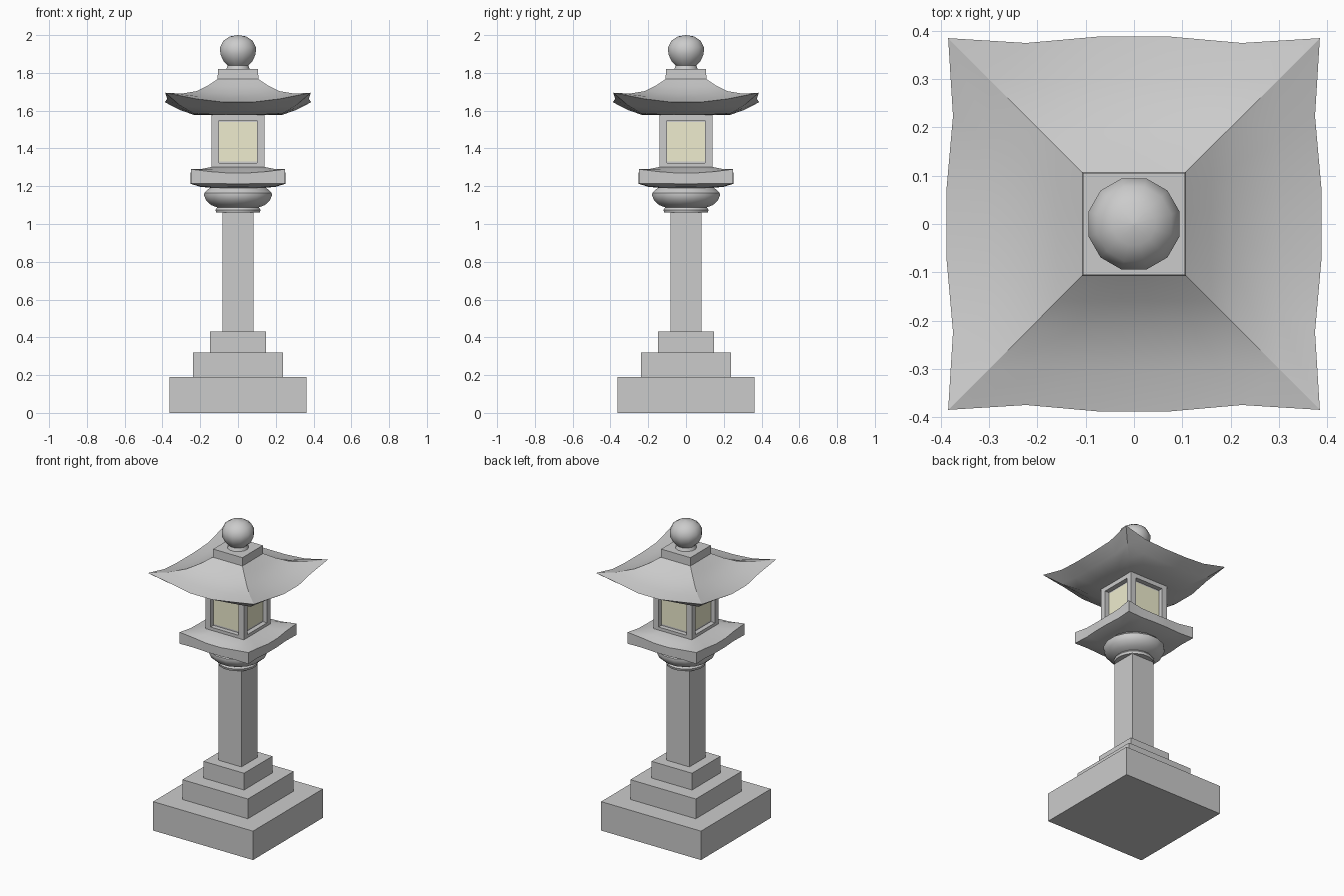
import bpy, bmesh, math

if "Cube" in bpy.data.objects:
    bpy.data.objects.remove(bpy.data.objects["Cube"])


def finish(name, bm, angle=None, colour=None):
    bmesh.ops.recalc_face_normals(bm, faces=bm.faces)
    me = bpy.data.meshes.new(name)
    bm.to_mesh(me)
    bm.free()
    ob = bpy.data.objects.new(name, me)
    bpy.context.collection.objects.link(ob)
    if angle:
        bpy.ops.object.select_all(action='DESELECT')
        ob.select_set(True)
        bpy.context.view_layer.objects.active = ob
        bpy.ops.object.shade_smooth_by_angle(angle=math.radians(angle))
    if colour:
        mat = bpy.data.materials.new(name)
        mat.diffuse_color = colour
        mat.use_nodes = True
        mat.node_tree.nodes["Principled BSDF"].inputs["Base Color"].default_value = mat.diffuse_color
        me.materials.append(mat)
    return ob


def block(half, z0, z1):
    """Square block as a bmesh."""
    bm = bmesh.new()
    bmesh.ops.create_cube(bm, size=1)
    for v in bm.verts:
        v.co = (v.co.x * 2 * half, v.co.y * 2 * half, z0 + (v.co.z + 0.5) * (z1 - z0))
    return bm


def skin(name, rings, angle):
    """Skin closed rings of equal count and cap both ends."""
    bm = bmesh.new()
    loops = [[bm.verts.new(p) for p in r] for r in rings]
    n = len(loops[0])
    for a, b in zip(loops, loops[1:]):
        for i in range(n):
            j = (i + 1) % n
            bm.faces.new((a[i], a[j], b[j], b[i]))
    bm.faces.new(loops[0])
    bm.faces.new(loops[-1])
    return finish(name, bm, angle)


def turned(name, profile, sides):
    """Round part from (radius, z) pairs."""
    step = 2 * math.pi / sides
    rings = [[(r * math.cos((i + 0.5) * step), r * math.sin((i + 0.5) * step), z)
              for i in range(sides)] for r, z in profile]
    return skin(name, rings, 40)


# position along a side, how far it lifts towards the corner, how far it dips inwards
SIDE = [(-1, 1, 0), (-0.58, 0.35, 1), (-0.2, 0, -0.3), (0.2, 0, -0.3), (0.58, 0.35, 1)]


def square_ring(half, z_mid, z_corner, dip=0.0):
    pts = []
    for k in range(4):
        c, s = round(math.cos(k * math.pi / 2)), round(math.sin(k * math.pi / 2))
        for t, lift, inward in SIDE:
            x, y = t * half, -half + inward * dip
            pts.append((c * x - s * y, s * x + c * y, z_mid + (z_corner - z_mid) * lift))
    return pts


# stepped base and post
for name, half, z0, z1 in [("base_lower_step", 0.363, 0, 0.19),
                           ("base_middle_step", 0.238, 0.19, 0.32),
                           ("base_upper_step", 0.147, 0.32, 0.43),
                           ("post", 0.083, 0.43, 1.07)]:
    finish(name, block(half, z0, z1))

# round bowl under the platform
turned("bowl", [(0.118, 1.06), (0.122, 1.075), (0.112, 1.088), (0.145, 1.10),
                (0.172, 1.125), (0.183, 1.15), (0.182, 1.165), (0.16, 1.185),
                (0.14, 1.20)], 16)

# platform with lifted corners
skin("platform", [square_ring(*r) for r in [
    (0.13, 1.19, 1.19), (0.20, 1.197, 1.20), (0.25, 1.213, 1.215, 0.005),
    (0.25, 1.27, 1.29, 0.005), (0.20, 1.287, 1.29), (0.14, 1.302, 1.302)]], 28)

# lamp house with recessed windows
bm = block(0.14, 1.283, 1.588)
bm.normal_update()
walls = [f for f in bm.faces if abs(f.normal.z) < 0.5]
bmesh.ops.inset_individual(bm, faces=walls, thickness=0.055)
res = bmesh.ops.inset_individual(bm, faces=walls, thickness=0.0001, depth=-0.03)
finish("lamp_house", bm)

# glowing panes, one block showing through all four windows
finish("window_panes", block(0.1115, 1.332, 1.54), colour=(0.86, 0.84, 0.62, 1))

# swept roof with the square cap under the finial
skin("roof", [square_ring(*r) for r in [
    (0.13, 1.577, 1.577), (0.235, 1.578, 1.585), (0.31, 1.605, 1.63, 0.004),
    (0.385, 1.645, 1.695, 0.010), (0.30, 1.662, 1.69, 0.005),
    (0.22, 1.69, 1.703), (0.16, 1.727, 1.732), (0.108, 1.767, 1.767),
    (0.106, 1.82, 1.82)]], 25)

# ball finial
turned("finial", [(0.066, 1.815), (0.056, 1.84), (0.08, 1.863), (0.097, 1.90),
                  (0.098, 1.935), (0.08, 1.97), (0.045, 1.993), (0.002, 2.0)], 12)
